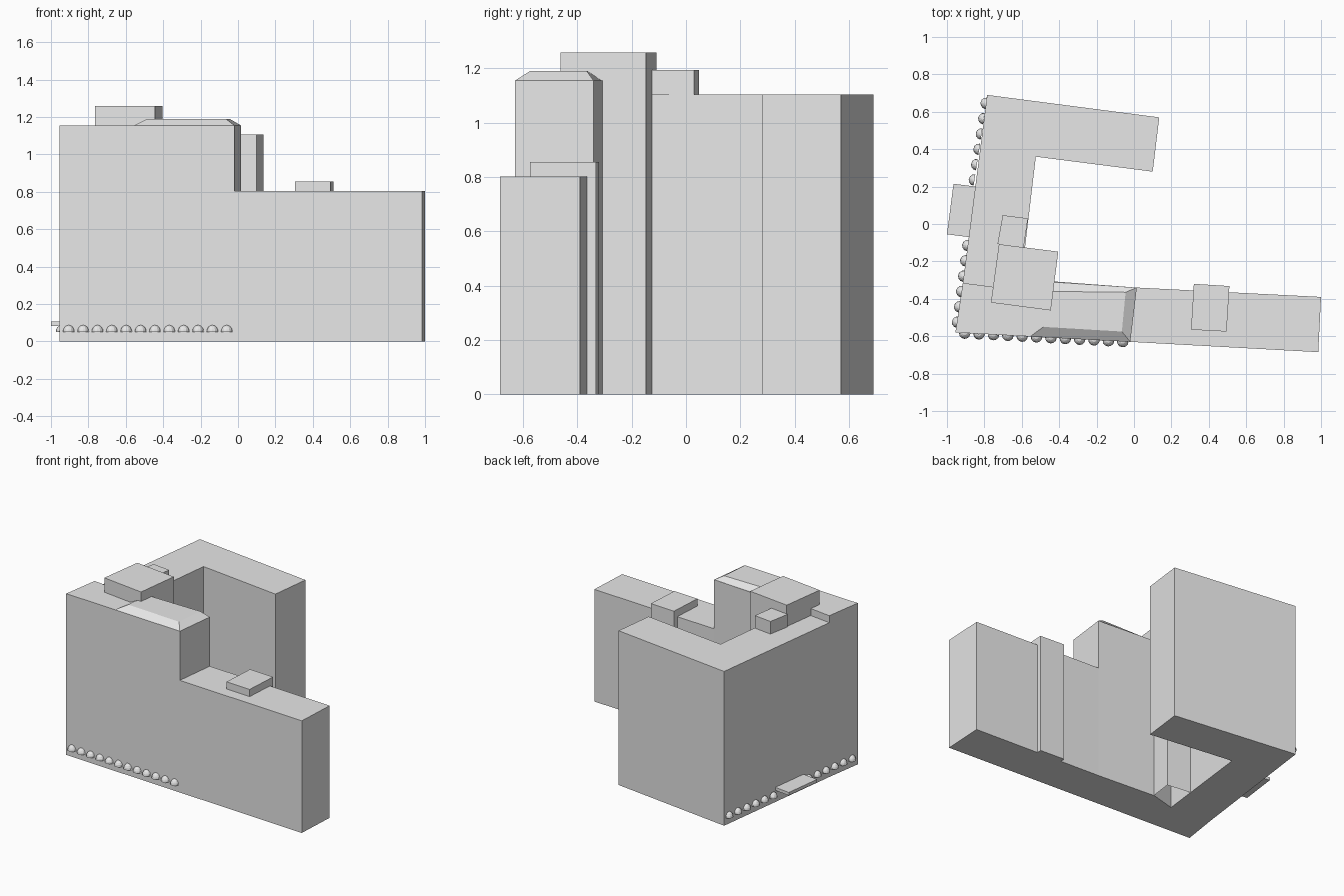
import bpy, bmesh
from mathutils import Vector, Matrix

cube = bpy.data.objects.get("Cube")
if cube:
    bpy.data.objects.remove(cube, do_unlink=True)

grey = bpy.data.materials.new("light_grey")
grey.use_nodes = True
grey.diffuse_color = (0.8, 0.8, 0.8, 1)
grey.node_tree.nodes["Principled BSDF"].inputs["Base Color"].default_value = (0.8, 0.8, 0.8, 1)


def finish(name, bm):
    bmesh.ops.recalc_face_normals(bm, faces=bm.faces)
    mesh = bpy.data.meshes.new(name)
    bm.to_mesh(mesh)
    bm.free()
    mesh.materials.append(grey)
    obj = bpy.data.objects.new(name, mesh)
    bpy.context.collection.objects.link(obj)
    return obj


def prism(name, outline, z0, z1, top=None, open_bottom=False):
    """Solid over a plan outline; a smaller top outline gives a hipped roof."""
    bm = bmesh.new()
    low = [bm.verts.new((x, y, z0)) for x, y in outline]
    high = [bm.verts.new((x, y, z1)) for x, y in (top or outline)]
    bm.faces.new(high)
    if not open_bottom:
        bm.faces.new(low[::-1])
    for i in range(len(low)):
        j = (i + 1) % len(low)
        bm.faces.new((low[i], low[j], high[j], high[i]))
    return finish(name, bm)


# Rear wing and west wing in one L-shaped block
prism("rear_and_west_wing", [(-0.785, 0.69), (-0.915, -0.315), (-0.61, -0.355),
                             (-0.525, 0.36), (0.10, 0.28), (0.135, 0.57)], 0, 1.105)

# Tall front block with its hipped roof
prism("front_block", [(-0.955, -0.58), (-0.02, -0.63), (0.015, -0.34), (-0.43, -0.307),
                      (-0.61, -0.355), (-0.915, -0.315)], 0, 1.155)
prism("hipped_roof", [(-0.555, -0.602), (-0.02, -0.63), (0.015, -0.34), (-0.52, -0.305)],
      1.155, 1.19,
      top=[(-0.485, -0.55), (-0.065, -0.575), (-0.045, -0.365), (-0.46, -0.36)])

# Lower east wing and its shaft
prism("east_wing", [(-0.02, -0.63), (0.985, -0.685), (1.0, -0.39), (0.015, -0.34)], 0, 0.803)
prism("east_shaft", [(0.305, -0.565), (0.495, -0.575), (0.51, -0.332), (0.32, -0.32)], 0, 0.855)

# Stair tower in the courtyard corner and the lower roof box beside it
prism("stair_tower", [(-0.765, -0.42), (-0.445, -0.462), (-0.405, -0.148), (-0.722, -0.108)],
      0, 1.258, open_bottom=True)
prism("roof_box", [(-0.73, -0.107), (-0.59, -0.125), (-0.567, 0.03), (-0.702, 0.047)], 1.105, 1.195)

# Entrance canopy on the west wall
prism("entrance_canopy", [(-1.0, -0.055), (-0.88, -0.07), (-0.845, 0.2), (-0.965, 0.215)], 0.083, 0.105)


def awning_row(name, start, end, count):
    """Row of quarter-dome awnings facing right of the travel direction."""
    start, end = Vector((*start, 0.05)), Vector((*end, 0.05))
    along = (end - start).normalized()
    out = Vector((along.y, -along.x, 0))
    turn = Matrix((along, -out, (0, 0, 1))).transposed().to_4x4()
    for i in range(count):
        bm = bmesh.new()
        bmesh.ops.create_uvsphere(bm, u_segments=12, v_segments=8, radius=0.031)
        for normal in ((0, 0, -1), (0, 1, 0)):
            bmesh.ops.bisect_plane(bm, geom=bm.verts[:] + bm.edges[:] + bm.faces[:], dist=1e-5,
                                   plane_co=(0, 0, 0), plane_no=normal, clear_outer=True)
        bmesh.ops.holes_fill(bm, edges=[e for e in bm.edges if e.is_boundary])
        place = Matrix.Translation(start.lerp(end, i / (count - 1)))
        bm.transform(place @ turn @ Matrix.Diagonal((1, 1, 1.2, 1)))
        finish(f"{name}_{i + 1}", bm)


# Window awnings along the south and west walls
awning_row("south_awning", (-0.905, -0.583), (-0.06, -0.628), 12)
awning_row("west_awning_north", (-0.79, 0.645), (-0.853, 0.235), 6)
awning_row("west_awning_south", (-0.888, -0.115), (-0.943, -0.525), 6)
